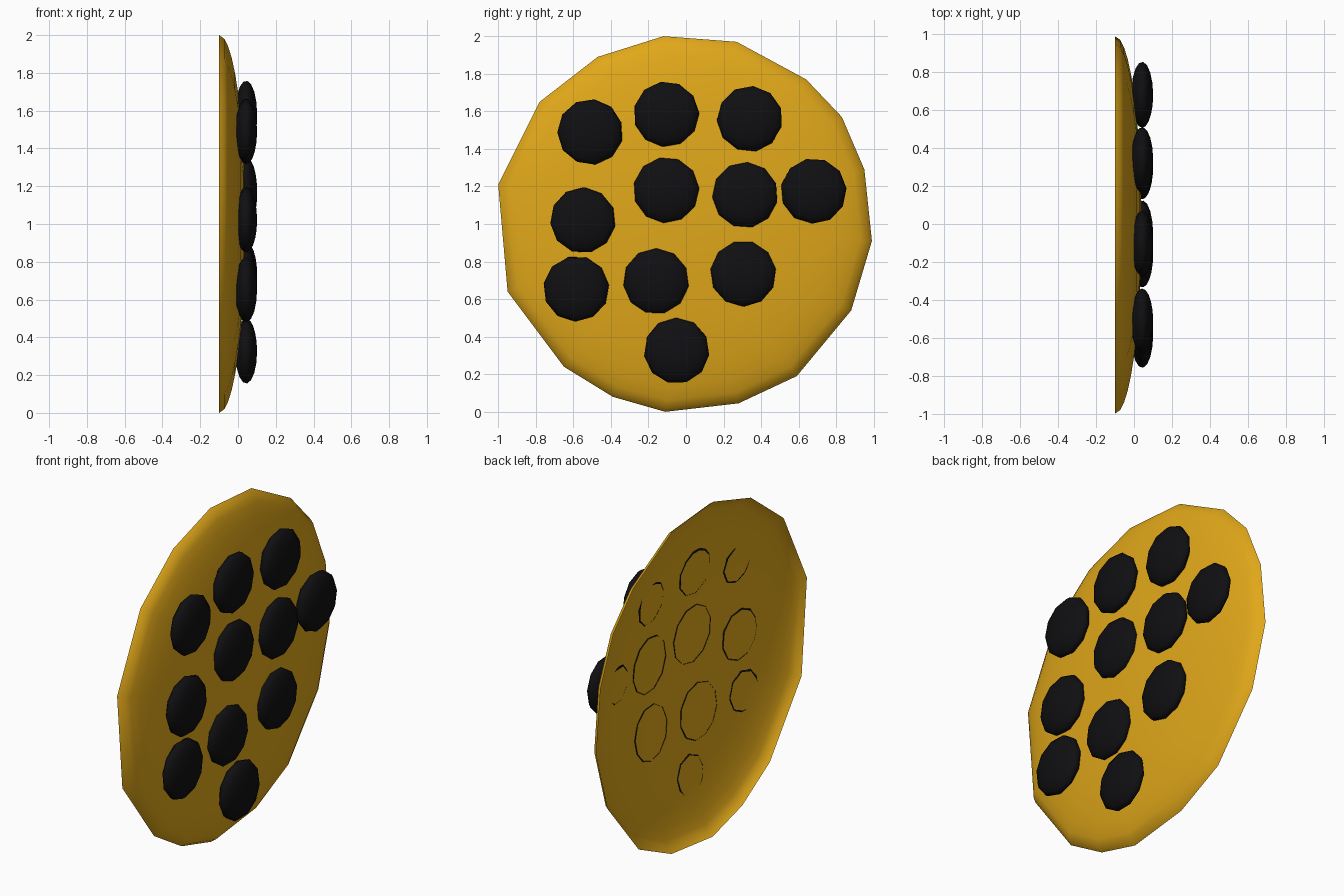
import bpy, bmesh, math

if "Cube" in bpy.data.objects:
    bpy.data.objects.remove(bpy.data.objects["Cube"])

def material(name, rgb):
    m = bpy.data.materials.new(name)
    m.diffuse_color = (*rgb, 1)
    m.use_nodes = True
    m.node_tree.nodes["Principled BSDF"].inputs["Base Color"].default_value = m.diffuse_color
    return m

GOLD = material("gold", (0.75, 0.39, 0.01))
BLACK = material("black", (0.005, 0.005, 0.006))

def cap(name, rings, apex, mat):
    """Skin rings of points (inner to outer) and close them with an apex, facing +x."""
    bm = bmesh.new()
    top = bm.verts.new(apex)
    loops = [[bm.verts.new(p) for p in ring] for ring in rings]
    n = len(loops[0])
    for i in range(n):
        k = (i + 1) % n
        bm.faces.new((top, loops[0][i], loops[0][k]))
        for a, b in zip(loops, loops[1:]):
            bm.faces.new((a[i], b[i], b[k], a[k]))
    bm.normal_update()
    if next(iter(top.link_faces)).normal.x < 0:
        bmesh.ops.reverse_faces(bm, faces=bm.faces[:])
    for f in bm.faces:
        f.smooth = True
    mesh = bpy.data.meshes.new(name)
    bm.to_mesh(mesh)
    bm.free()
    mesh.materials.append(mat)
    ob = bpy.data.objects.new(name, mesh)
    bpy.context.collection.objects.link(ob)

def dome_x(y, z):
    r2 = (y * y + (z - 1) ** 2) / 0.985 ** 2
    return -0.1 + 0.14 * math.sqrt(max(0, 1 - r2))

# Shallow open dome with an uneven low-poly rim
rim = [(-.12, 2.0), (.27, 1.97), (.64, 1.77), (.83, 1.57), (.95, 1.29), (.99, .91),
       (.88, .54), (.59, .19), (.28, .045), (-.11, 0), (-.39, .08), (-.65, .24),
       (-.95, .64), (-1, 1.21), (-.78, 1.65), (-.47, 1.89)]
levels = [.2, .4, .57, .7, .8, .88, .94, .98, 1]
cap("dome_shell",
    [[(-.1 + .14 * math.sqrt(1 - s * s), y * s, 1 + (z - 1) * s) for y, z in rim]
     for s in levels], (.04, 0, 1), GOLD)

# Flattened round spots, each trimmed where it meets the dome
spots = [(-.51, 1.49), (-.105, 1.585), (.34, 1.56), (-.105, 1.18), (.315, 1.155),
         (.68, 1.175), (-.55, 1.02), (-.585, .655), (-.16, .695), (.305, .735), (-.05, .325)]
CX, HX, R, SIDES, STEPS = .043, .058, .176, 11, 7

def spot_point(cy, cz, a, t):
    r = R * math.sin(t)
    return (CX + HX * math.cos(t), cy + r * math.cos(a), cz + r * math.sin(a))

for n, (cy, cz) in enumerate(spots, 1):
    columns = []
    for i in range(SIDES):
        a = 2 * math.pi * i / SIDES + .3 * n
        t = .3
        while t < 2.6:
            x, y, z = spot_point(cy, cz, a, t)
            if x < dome_x(y, z) - .004:
                break
            t += .02
        columns.append([spot_point(cy, cz, a, t * j / STEPS) for j in range(1, STEPS + 1)])
    cap(f"spot_{n}", list(zip(*columns)), (CX + HX, cy, cz), BLACK)
